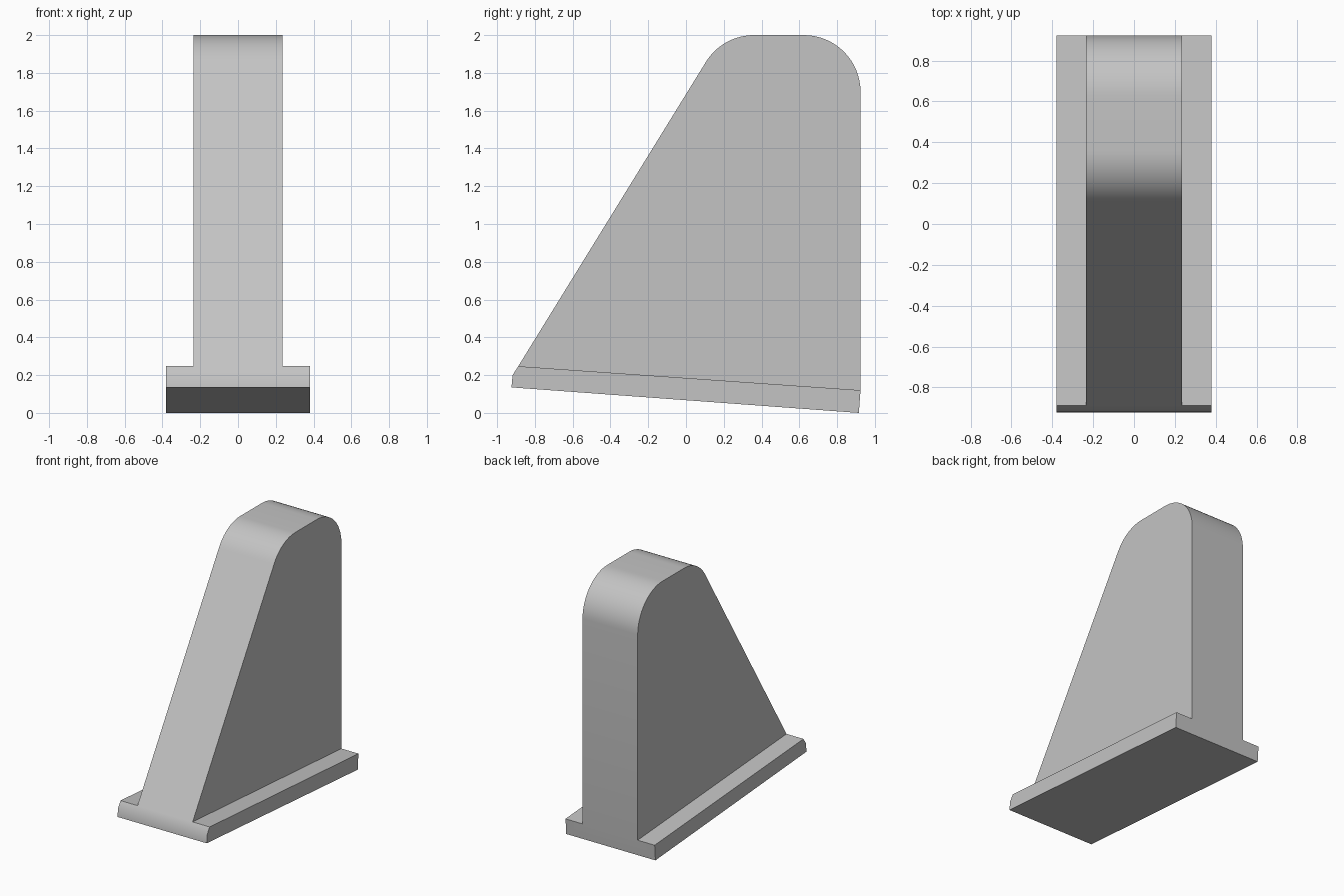
import bpy
import bmesh
import math
from mathutils import Vector

default = bpy.data.objects.get("Cube")
if default:
    bpy.data.objects.remove(default, do_unlink=True)

FOOT_HALF, WEB_HALF = 0.38, 0.235
RADIUS = 0.3


def fillet(before, corner, after, radius, steps=16):
    """Points of a round arc that replaces a corner of a (y, z) outline."""
    corner = Vector(corner)
    a = (Vector(before) - corner).normalized()
    b = (Vector(after) - corner).normalized()
    half = a.angle(b) / 2
    centre = corner + (a + b).normalized() * radius / math.sin(half)
    start = corner + a * radius / math.tan(half) - centre
    end = corner + b * radius / math.tan(half) - centre
    sweep = start.angle_signed(end)
    points = []
    for i in range(steps + 1):
        t = -sweep * i / steps
        points.append((centre.x + start.x * math.cos(t) - start.y * math.sin(t),
                       centre.y + start.x * math.sin(t) + start.y * math.cos(t)))
    return points


# Side outlines in (y, z)
front_top, back_top = (-0.888, 0.247), (0.924, 0.12)
foot = [back_top, (0.915, 0), (-0.924, 0.135), (-0.918, 0.2), front_top]
peak_front, peak_back = (0.193, 2), (0.924, 2)
web = ([front_top]
       + fillet(front_top, peak_front, peak_back, RADIUS)
       + fillet(peak_front, peak_back, back_top, RADIUS)
       + [back_top])

bm = bmesh.new()


def ring(points, x):
    return [bm.verts.new((x, y, z)) for y, z in points]


def walls(points, x0, x1):
    """Strip of faces along an open outline between two x positions."""
    a, b = ring(points, x0), ring(points, x1)
    for i in range(len(points) - 1):
        bm.faces.new((a[i], a[i + 1], b[i + 1], b[i]))


# Foot under the web, and the web standing on it
walls(foot, -WEB_HALF, WEB_HALF)
walls(web, -WEB_HALF, WEB_HALF)

# Flanges and end faces on both sides
for side in (-1, 1):
    walls(foot + foot[:1], side * WEB_HALF, side * FOOT_HALF)
    bm.faces.new(ring(foot, side * FOOT_HALF))
    bm.faces.new(ring(web, side * WEB_HALF))

bmesh.ops.remove_doubles(bm, verts=bm.verts, dist=0.0001)
bmesh.ops.recalc_face_normals(bm, faces=bm.faces)

mesh = bpy.data.meshes.new("flanged_bracket")
bm.to_mesh(mesh)
bm.free()
bracket = bpy.data.objects.new("flanged_bracket", mesh)
bpy.context.collection.objects.link(bracket)

# Plain grey finish
grey = bpy.data.materials.new("plain grey")
grey.use_nodes = True
colour = (0.55, 0.55, 0.55, 1)
grey.diffuse_color = colour
grey.node_tree.nodes["Principled BSDF"].inputs["Base Color"].default_value = colour
mesh.materials.append(grey)

bpy.ops.object.select_all(action="DESELECT")
bracket.select_set(True)
bpy.context.view_layer.objects.active = bracket
bpy.ops.object.shade_smooth_by_angle(angle=math.radians(30))
